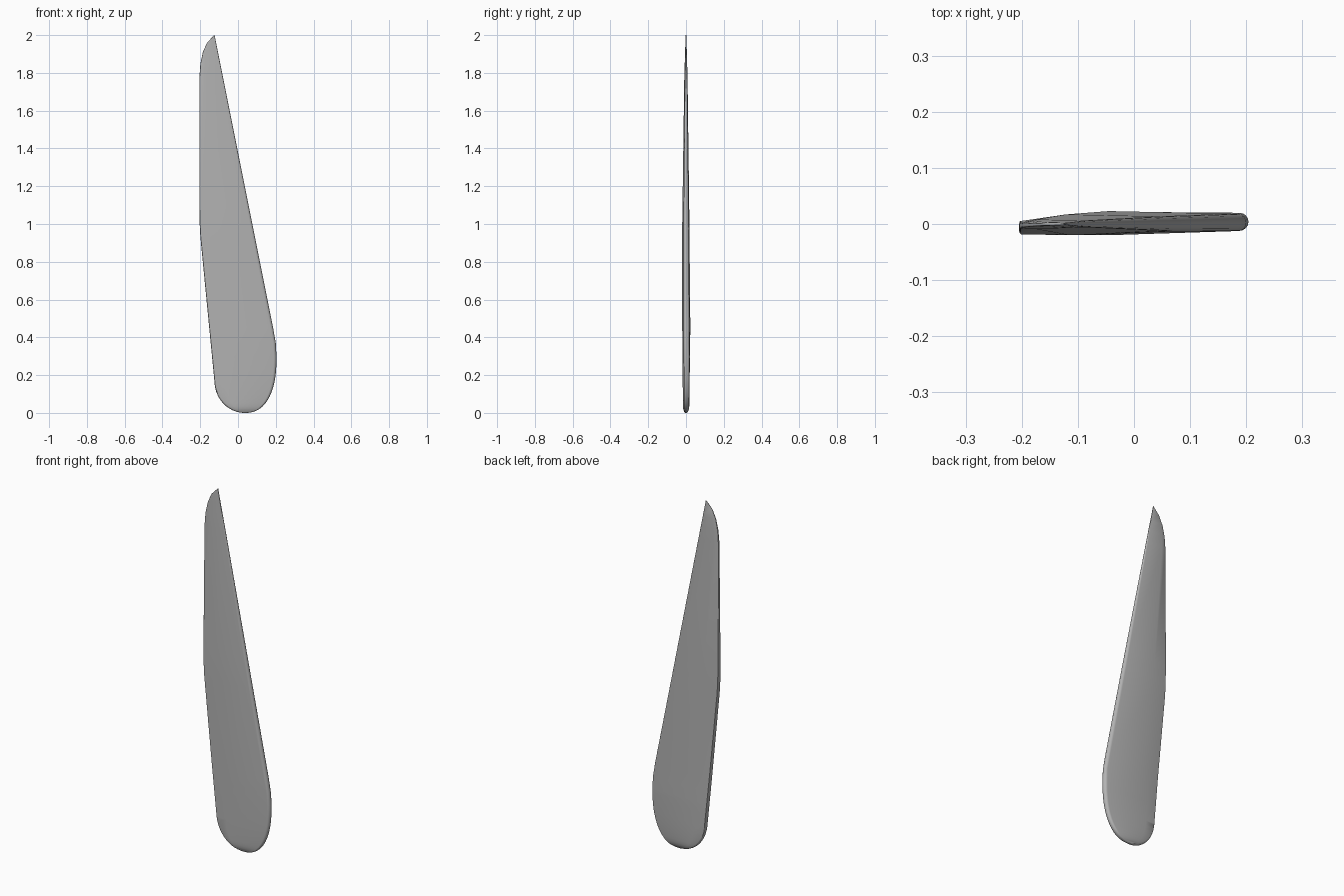
import bpy, bmesh, math

if "Cube" in bpy.data.objects:
    bpy.data.objects.remove(bpy.data.objects["Cube"])

ARC = 8

# Profiles along the height, as (z, value) points
LEFT = [(0.17, -0.125), (0.93, -0.199), (1.0, -0.203), (1.1, -0.205), (1.78, -0.204),
        (1.85, -0.199), (1.91, -0.186), (1.96, -0.164), (2.0, -0.126)]
RIGHT = [(0.3, 0.204), (0.37, 0.2), (0.45, 0.186), (2.0, -0.124)]
RIDGE = [(0.1, -0.09), (0.45, -0.045), (1.1, -0.122), (1.78, -0.175)]
FRONT = [(0.0, -0.016), (0.45, -0.02), (1.0, -0.02), (1.78, -0.009), (2.0, -0.002)]
BACK = [(0.0, 0.017), (0.45, 0.023), (1.1, 0.017), (1.78, 0.008), (2.0, 0.002)]


def along(profile, z):
    """Straight-line reading of a profile at height z."""
    for (z0, v0), (z1, v1) in zip(profile, profile[1:]):
        if z <= z1:
            return v0 + (v1 - v0) * max(0, z - z0) / (z1 - z0)
    return profile[-1][1]


def swell(z, height, power):
    """Rounded growth from 0 at the foot to 1 at the given height."""
    return (1 - max(0, 1 - z / height) ** power) ** (1 / power)


def edge_arc(x, y0, y1, depth, side):
    """Rounded edge running from y0 to y1, bulging out to x."""
    mid, half = (y0 + y1) / 2, (y1 - y0) / 2
    return [(x - side * depth * (1 - math.sin(math.pi * i / ARC)),
             mid - half * math.cos(math.pi * i / ARC)) for i in range(ARC + 1)]


def section_points(z):
    """Flat front, ridged back, round right edge and thin left edge."""
    foot = 0.035
    left = foot + (along(LEFT, z) - foot) * swell(z, 0.17, 2)
    right = foot + (along(RIGHT, z) - foot) * swell(z, 0.3, 2.4)
    thick = 0.15 + 0.85 * swell(z, 0.04, 2)
    front, back = along(FRONT, z) * thick, along(BACK, z) * thick
    ridge = along(RIDGE, z)
    ridge = min(max(ridge, left + 0.2 * (right - left)), right - 0.3 * (right - left))
    right_front, right_back = front * 0.65, back * (0.8 if z > 0.3 else 0.95)
    left_back = back * (0.75 - 0.45 * min(1, z / 0.45))
    depth = min((right_back - right_front) / 2, (right - left) * 0.3)
    round_left = min(0.002 + 0.014 * max(0, 1 - z / 0.17), (right - left) * 0.2)
    pts = edge_arc(right, right_front, right_back, depth, 1)
    pts.append((ridge, back))
    pts += reversed(edge_arc(left, front * 0.92, left_back, round_left, -1))
    pts.append((ridge, front))
    return pts


# Section heights: dense round the foot, then at the profile points
heights = {round(0.3 * (1 - math.cos(math.pi / 2 * i / 16)), 4) for i in range(1, 17)}
heights |= {0.0006} | {z for p in (LEFT, RIGHT) for z, v in p}

# Loft the blade through its sections
bm = bmesh.new()
rings = [[bm.verts.new((x, y, z)) for x, y in section_points(z)]
         for z in sorted(heights)]
for a, b in zip(rings, rings[1:]):
    for i in range(len(a)):
        j = (i + 1) % len(a)
        bm.faces.new((a[i], a[j], b[j], b[i]))
bm.faces.new(rings[0])
bm.faces.new(rings[-1])
bmesh.ops.remove_doubles(bm, verts=bm.verts, dist=0.00005)
bmesh.ops.recalc_face_normals(bm, faces=bm.faces)
mesh = bpy.data.meshes.new("blade")
bm.to_mesh(mesh)
bm.free()

blade = bpy.data.objects.new("blade", mesh)
bpy.context.collection.objects.link(blade)

# Plain grey finish
grey = bpy.data.materials.new("grey")
grey.diffuse_color = (0.45, 0.45, 0.45, 1)
grey.use_nodes = True
grey.node_tree.nodes["Principled BSDF"].inputs["Base Color"].default_value = grey.diffuse_color
mesh.materials.append(grey)

# Smooth surface with crisp edges
bpy.context.view_layer.objects.active = blade
blade.select_set(True)
bpy.ops.object.shade_smooth_by_angle(angle=math.radians(30))
